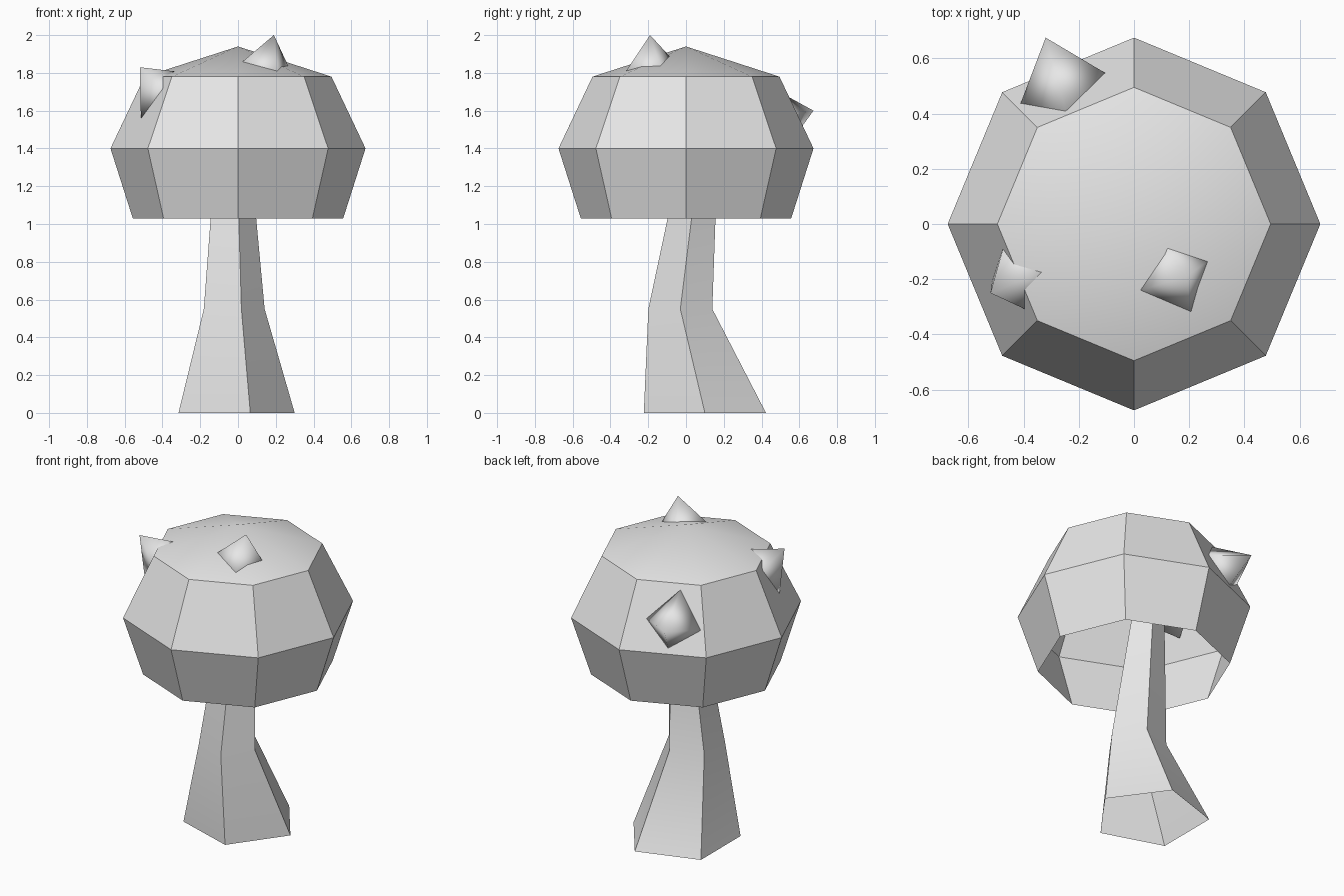
import bpy
import bmesh
from math import sin, cos, tau, radians
from mathutils import Vector

if "Cube" in bpy.data.objects:
    bpy.data.objects.remove(bpy.data.objects["Cube"])

grey = bpy.data.materials.new("plain grey")
grey.use_nodes = True
grey.diffuse_color = (0.8, 0.8, 0.8, 1)
grey.node_tree.nodes["Principled BSDF"].inputs["Base Color"].default_value = (0.8, 0.8, 0.8, 1)


def finish(name, bm, angle):
    """Turn a bmesh into a shaded object."""
    bmesh.ops.recalc_face_normals(bm, faces=bm.faces)
    mesh = bpy.data.meshes.new(name)
    bm.to_mesh(mesh)
    bm.free()
    mesh.materials.append(grey)
    obj = bpy.data.objects.new(name, mesh)
    bpy.context.collection.objects.link(obj)
    bpy.ops.object.select_all(action="DESELECT")
    obj.select_set(True)
    bpy.context.view_layer.objects.active = obj
    if angle:
        bpy.ops.object.shade_smooth_by_angle(angle=radians(angle))
    else:
        bpy.ops.object.shade_smooth()
    return obj


def loft(name, sides, rings, apex=None):
    """Open tube through rings of (x, y, z, radius), optionally closed to a point."""
    bm = bmesh.new()
    loops = [[bm.verts.new((x + r * cos(tau * i / sides), y + r * sin(tau * i / sides), z))
              for i in range(sides)] for x, y, z, r in rings]
    for low, high in zip(loops, loops[1:]):
        for i in range(sides):
            j = (i + 1) % sides
            bm.faces.new((low[i], low[j], high[j], high[i]))
    if apex:
        tip = bm.verts.new(apex)
        for i in range(sides):
            bm.faces.new((loops[-1][i], loops[-1][(i + 1) % sides], tip))
    return finish(name, bm, 30)


def spike(name, apex, axis, edge, length=0.33, half_angle=radians(39.7)):
    """Four-sided pyramid: axis points from the tip into the cap, edge sets its twist."""
    apex, axis, edge = Vector(apex), Vector(axis).normalized(), Vector(edge)
    u = (edge - axis * edge.dot(axis)).normalized()
    v = axis.cross(u)
    centre = apex + axis * length * cos(half_angle)
    r = length * sin(half_angle)
    bm = bmesh.new()
    tip = bm.verts.new(apex)
    base = [bm.verts.new(centre + d * r) for d in (u, v, -u, -v)]
    for i in range(4):
        bm.faces.new((tip, base[i], base[(i + 1) % 4]))
    bm.faces.new(base)
    return finish(name, bm, None)


# Leaning five-sided stem, flared at the foot and running up inside the cap
loft("stem", 5, [(-0.04, 0.10, 0, 0.34), (-0.037, -0.03, 0.55, 0.178),
                 (-0.037, 0.10, 1.6, 0.08)])

# Hollow eight-sided cap, open underneath
loft("cap", 8, [(0, 0, 1.03, 0.557), (0, 0, 1.4, 0.675), (0, 0, 1.78, 0.495)],
     apex=(0, 0, 1.94))

# Spikes set into the cap
spike("top_spike", (0.19, -0.19, 2.0), (-0.22, 0.04, -0.97), (1.15, 0.5, -0.18))
spike("side_spike", (-0.52, -0.25, 1.83), (0.61, 0.34, -0.71), (-0.53, 1.22, 0.23))
spike("back_spike", (-0.32, 0.675, 1.6), (0.33, -0.92, -0.2), (1.16, 0.48, 0.15))
